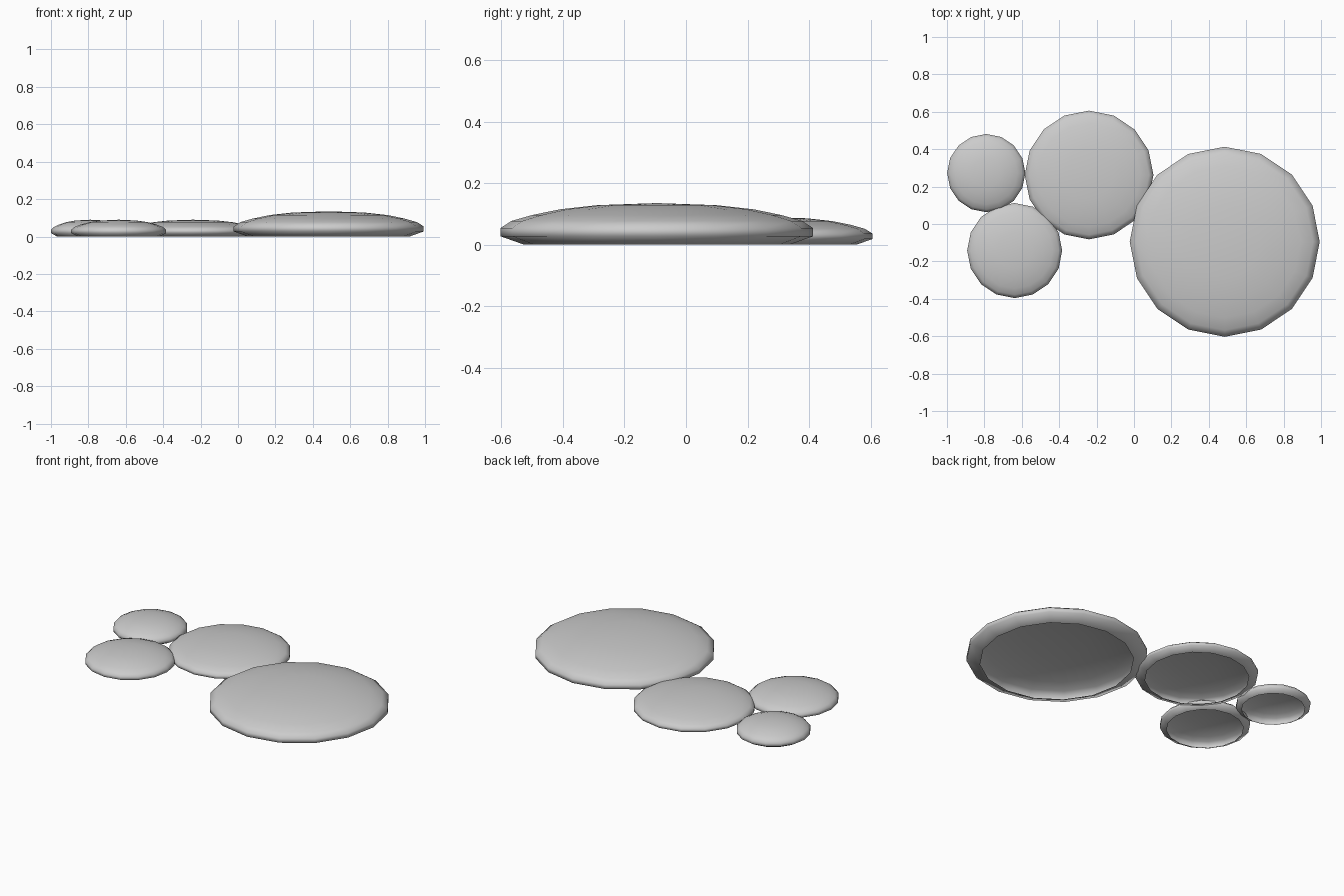
import bpy, bmesh, math

if "Cube" in bpy.data.objects:
    bpy.data.objects.remove(bpy.data.objects["Cube"])

SIDES = 16
# Half-profile of a pebble: radius and height as fractions (open underneath)
PROFILE = [(0.85, 0.0), (1.0, 0.20), (1.0, 0.40), (0.93, 0.57), (0.80, 0.71),
           (0.62, 0.85), (0.38, 0.95)]


def stone(name, x, y, radius, height):
    bm = bmesh.new()
    rings = []
    for r, z in PROFILE:
        rings.append([bm.verts.new((radius * r * math.cos(2 * math.pi * i / SIDES),
                                    radius * r * math.sin(2 * math.pi * i / SIDES),
                                    height * z)) for i in range(SIDES)])
    top = bm.verts.new((0, 0, height))
    for i in range(SIDES):
        j = (i + 1) % SIDES
        for low, high in zip(rings, rings[1:]):
            bm.faces.new((low[i], low[j], high[j], high[i]))
        bm.faces.new((rings[-1][i], rings[-1][j], top))
    for f in bm.faces:
        f.smooth = True
    mesh = bpy.data.meshes.new(name)
    bm.to_mesh(mesh)
    bm.free()
    obj = bpy.data.objects.new(name, mesh)
    obj.location = (x, y, 0)
    bpy.context.collection.objects.link(obj)


# Four flat stepping stones
stone("large_stone", 0.485, -0.095, 0.508, 0.135)
stone("medium_stone", -0.24, 0.262, 0.344, 0.09)
stone("small_front_stone", -0.638, -0.142, 0.254, 0.09)
stone("small_back_stone", -0.79, 0.272, 0.209, 0.09)
